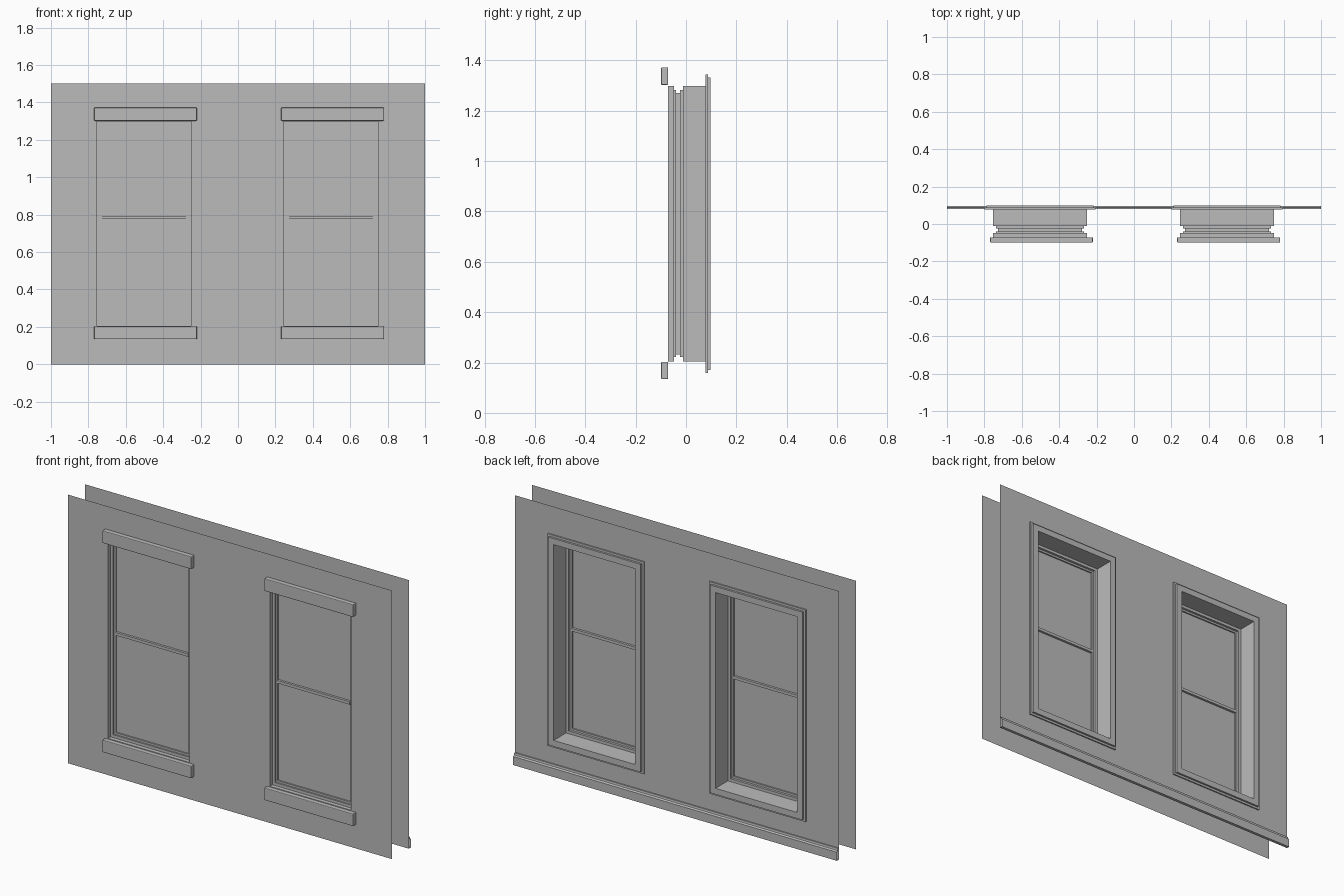
import bpy
import bmesh

cube = bpy.data.objects.get("Cube")
if cube:
    bpy.data.objects.remove(cube, do_unlink=True)

grey = bpy.data.materials.new("plain_grey")
grey.use_nodes = True
grey.diffuse_color = (0.5, 0.5, 0.5, 1)
grey.node_tree.nodes["Principled BSDF"].inputs["Base Color"].default_value = (0.5, 0.5, 0.5, 1)

WALL_FRONT, WALL_BACK, HEIGHT = -0.071, 0.08, 1.5
CENTRES = {"right": -0.5025, "left": 0.4975}
HALF, BOTTOM, TOP = 0.2515, 0.205, 1.298      # window opening
PANE_INSET, PANE_Y = 0.027, -0.032


def finish(name, bm):
    mesh = bpy.data.meshes.new(name)
    bm.to_mesh(mesh)
    bm.free()
    mesh.materials.append(grey)
    obj = bpy.data.objects.new(name, mesh)
    bpy.context.collection.objects.link(obj)
    return obj


def ring(bm, cx, inset, y):
    """Rectangular loop, inset from the window opening."""
    w, lo, hi = HALF - inset, BOTTOM + inset, TOP - inset
    return [bm.verts.new((cx + x, y, z)) for x, z in ((-w, lo), (w, lo), (w, hi), (-w, hi))]


def sweep(name, cx, profile):
    """Mitred sheet that follows (inset, y) steps around the opening."""
    bm = bmesh.new()
    rings = [ring(bm, cx, *step) for step in profile]
    for a, b in zip(rings, rings[1:]):
        for i in range(4):
            j = (i + 1) % 4
            bm.faces.new((a[i], a[j], b[j], b[i]))
    return finish(name, bm)


def box(name, low, high, bevel=0):
    bm = bmesh.new()
    bmesh.ops.create_cube(bm, size=1)
    for v in bm.verts:
        v.co = [(l + h) / 2 + c * (h - l) for c, l, h in zip(v.co, low, high)]
    obj = finish(name, bm)
    if bevel:
        mod = obj.modifiers.new("rounded_edges", "BEVEL")
        mod.width, mod.segments = bevel, 2
    return obj


def wall(name, y, flip):
    """Thin wall sheet with the two window openings left out."""
    xs = [-1] + [c + s * HALF for c in CENTRES.values() for s in (-1, 1)] + [1]
    zs = [0, BOTTOM, TOP, HEIGHT]
    bm = bmesh.new()
    grid = [[bm.verts.new((x, y, z)) for z in zs] for x in xs]
    for i in range(5):
        for k in range(3):
            if k == 1 and i in (1, 3):
                continue
            quad = [grid[i][k], grid[i + 1][k], grid[i + 1][k + 1], grid[i][k + 1]]
            bm.faces.new(quad[::-1] if flip else quad)
    # merge the pieces into large flat faces
    bmesh.ops.dissolve_limit(bm, angle_limit=0.01, verts=bm.verts[:], edges=bm.edges[:])
    return finish(name, bm)


wall("outer_wall", WALL_FRONT, False)
wall("inner_wall", WALL_BACK, True)

for side, cx in CENTRES.items():
    # stepped frame outside the pane
    sweep(side + "_outer_frame", cx, [
        (0, WALL_FRONT), (0, -0.048), (0.016, -0.048), (0.016, -0.04),
        (PANE_INSET, -0.04), (PANE_INSET, PANE_Y)])
    # stepped frame and deep reveal inside the pane
    sweep(side + "_inner_reveal", cx, [
        (PANE_INSET, PANE_Y), (PANE_INSET, -0.024), (0.016, -0.024),
        (0.016, -0.011), (0, -0.011), (0, WALL_BACK)])
    # room side casing
    sweep(side + "_casing", cx, [
        (0, WALL_BACK), (0, 0.098), (-0.034, 0.098), (-0.034, 0.087),
        (-0.046, 0.087), (-0.046, 0.077)])
    # window pane
    bm = bmesh.new()
    bm.faces.new(ring(bm, cx, PANE_INSET, PANE_Y))
    finish(side + "_pane", bm)
    # rail where the two sashes meet
    w = HALF - PANE_INSET
    box(side + "_meeting_rail", (cx - w, -0.045, 0.778), (cx + w, -0.019, 0.794))
    # header and sill blocks on the outside
    for part, lo, hi in (("header", 1.302, 1.372), ("sill", 0.134, 0.203)):
        box(side + "_" + part, (cx - 0.267, -0.099, lo), (cx + 0.283, WALL_FRONT, hi), 0.004)

# baseboard with a moulded top edge, open at its ends
profile = [(WALL_BACK, 0.065), (0.087, 0.065), (0.089, 0.054),
           (0.097, 0.048), (0.097, 0), (WALL_BACK, 0)]
bm = bmesh.new()
ends = [[bm.verts.new((x, y, z)) for y, z in profile] for x in (-1, 1)]
for i in range(len(profile) - 1):
    bm.faces.new((ends[0][i], ends[0][i + 1], ends[1][i + 1], ends[1][i]))
bmesh.ops.recalc_face_normals(bm, faces=bm.faces[:])
# keep the moulding facing into the room
bm.faces.ensure_lookup_table()
if bm.faces[3].normal.y < 0:
    bmesh.ops.reverse_faces(bm, faces=bm.faces[:])
finish("baseboard", bm)
